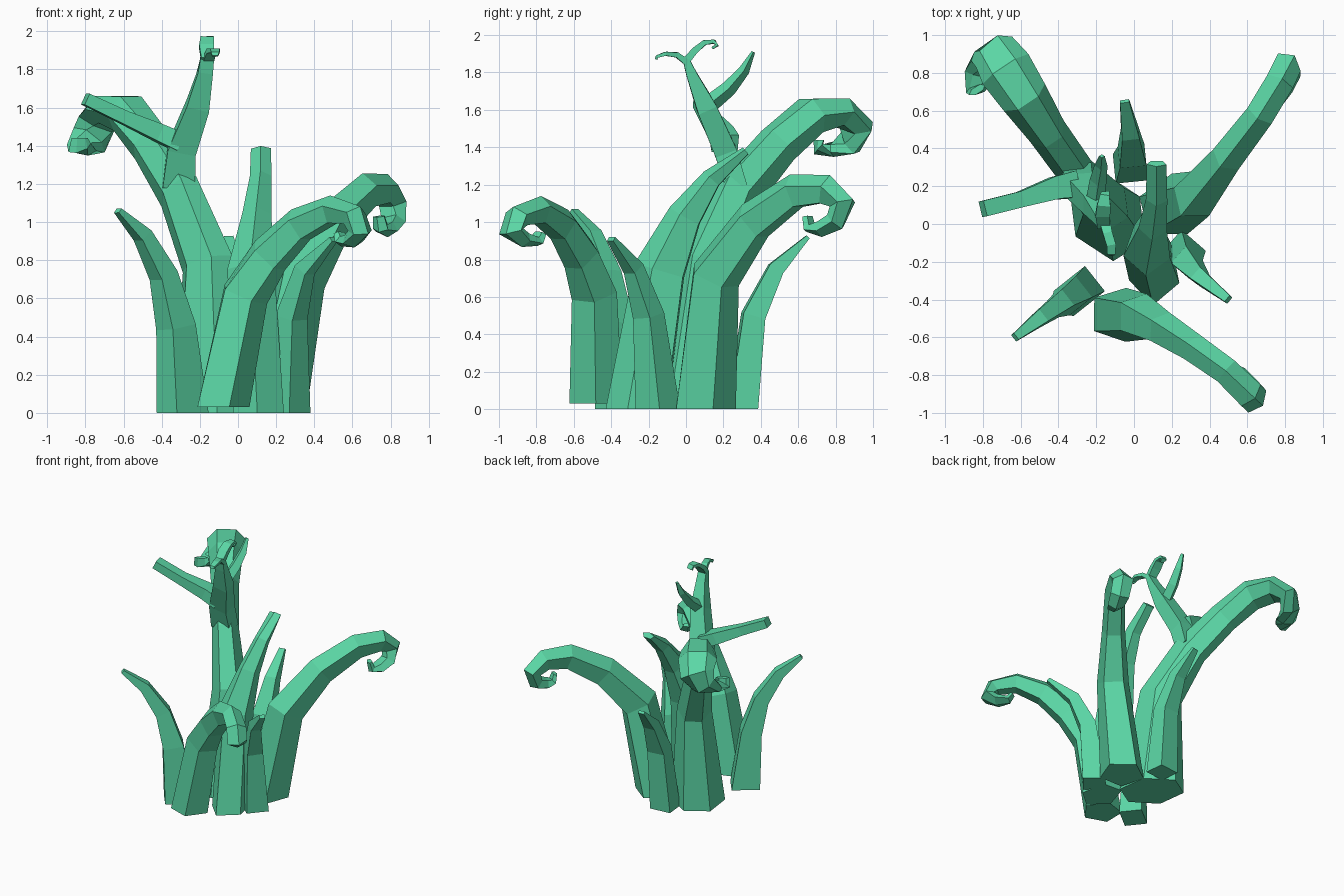
import bpy, bmesh, math
from mathutils import Vector

mat = bpy.data.materials.new("mint_green")
mat.diffuse_color = (0.105, 0.68, 0.38, 1)


def tentacle(name, heading, path, sides=5, phase=90):
    """Faceted tube; path items are x, y, z, half width, half depth."""
    h = Vector((heading[0], heading[1], 0)).normalized()
    s = h.cross(Vector((0, 0, 1)))
    pts = [Vector(p[:3]) for p in path]
    bm = bmesh.new()
    rings = []
    for i, p in enumerate(pts):
        if i == 0 and p.z < 0.1:
            t = Vector((0, 0, 1))          # flat foot on the ground
        else:
            a = (p - pts[i - 1]).normalized() if i else Vector()
            b = (pts[i + 1] - p).normalized() if i < len(pts) - 1 else Vector()
            t = (a + b).normalized()
        n = s.cross(t).normalized()
        side = t.cross(n)
        w, d = path[i][3:]
        ring = []
        for k in range(sides):
            ang = math.radians(phase) + 2 * math.pi * k / sides
            ring.append(bm.verts.new(p + side * (w * math.cos(ang)) + n * (d * math.sin(ang))))
        rings.append(ring)
    for r0, r1 in zip(rings, rings[1:]):
        for k in range(sides):
            j = (k + 1) % sides
            bm.faces.new((r0[k], r0[j], r1[j], r1[k]))
    bm.faces.new(rings[0])
    bm.faces.new(rings[-1])
    bmesh.ops.recalc_face_normals(bm, faces=bm.faces[:])
    me = bpy.data.meshes.new(name)
    bm.to_mesh(me)
    bm.free()
    me.materials.append(mat)
    ob = bpy.data.objects.new(name, me)
    bpy.context.collection.objects.link(ob)


# tall trunk curling over at the back left
tentacle("main_trunk", (-0.5, 0.8), [
    (-0.14, 0.04, 0, .20, .25), (-0.16, 0.12, .78, .13, .17),
    (-0.31, 0.28, 1.16, .10, .14), (-0.46, 0.49, 1.41, .105, .12),
    (-0.58, 0.67, 1.57, .13, .11), (-0.68, 0.82, 1.59, .145, .085),
    (-0.74, 0.91, 1.52, .13, .075), (-0.78, 0.88, 1.43, .105, .06),
    (-0.82, 0.79, 1.39, .08, .04), (-0.83, 0.71, 1.39, .065, .03),
    (-0.83, 0.71, 1.44, .05, .02)], 6, 0)

# upper stem and its branches
tentacle("upper_stem", (0, -1), [
    (-0.31, 0.27, 1.19, .12, .08), (-0.295, 0.21, 1.38, .105, .085),
    (-0.21, 0.11, 1.61, .085, .075), (-0.17, 0.03, 1.79, .055, .04),
    (-0.16, 0.0, 1.87, .05, .025)], 4, 45)
tentacle("stem_curl_front", (0, -1), [
    (-0.155, 0.01, 1.85, .04, .025), (-0.14, -0.05, 1.895, .035, .02),
    (-0.12, -0.11, 1.90, .035, .015), (-0.12, -0.155, 1.885, .03, .012),
    (-0.12, -0.16, 1.87, .02, .01)], 4, 45)
tentacle("stem_curl_back", (0, 1), [
    (-0.16, -0.01, 1.85, .045, .03), (-0.165, 0.05, 1.92, .055, .025),
    (-0.16, 0.10, 1.96, .05, .02), (-0.155, 0.15, 1.965, .035, .015),
    (-0.15, 0.165, 1.945, .03, .012), (-0.15, 0.14, 1.93, .02, .01)], 4, 45)
tentacle("stem_spike_back", (0, 1), [
    (-0.21, 0.10, 1.61, .05, .05), (-0.19, 0.23, 1.715, .045, .042),
    (-0.175, 0.31, 1.81, .035, .03), (-0.17, 0.36, 1.91, .015, .01)], 4)
tentacle("stem_branch_left", (-1, -0.2), [
    (-0.31, 0.21, 1.42, .10, .07), (-0.42, 0.19, 1.47, .085, .065),
    (-0.60, 0.13, 1.55, .06, .05), (-0.80, 0.08, 1.645, .06, .045)], 4, 45)

# big curled tentacles, right side
tentacle("back_right_tentacle", (0.6, 0.78), [
    (0.19, 0.09, 0, .17, .18), (0.33, 0.15, .71, .125, .15),
    (0.50, 0.36, 1.0, .09, .12), (0.67, 0.58, 1.16, .08, .10),
    (0.77, 0.75, 1.17, .08, .085), (0.81, 0.84, 1.10, .08, .07),
    (0.81, 0.80, 1.0, .075, .055), (0.78, 0.72, .965, .065, .045),
    (0.75, 0.66, .97, .05, .03), (0.74, 0.65, 1.03, .04, .02)])
tentacle("front_right_tentacle", (0.8, -0.6), [
    (-0.09, -0.48, .03, .15, .15), (0.03, -0.49, .62, .125, .135),
    (0.16, -0.56, .82, .095, .12), (0.32, -0.66, .98, .08, .10),
    (0.49, -0.78, 1.06, .075, .08), (0.61, -0.90, 1.03, .08, .065),
    (0.64, -0.93, .95, .08, .055), (0.60, -0.87, .905, .07, .04),
    (0.55, -0.80, .90, .055, .03), (0.53, -0.78, .94, .04, .02)])

# straight blades
tentacle("centre_blade", (0.05, 1), [
    (0.11, -0.25, 0, .14, .18), (0.07, -0.13, .74, .13, .15),
    (0.10, 0.00, 1.03, .08, .10), (0.12, 0.14, 1.23, .06, .06),
    (0.12, 0.32, 1.38, .055, .025)], 5)
tentacle("front_left_blade", (-0.78, -0.62), [
    (-0.29, -0.355, 0, .12, .15), (-0.325, -0.38, .45, .10, .11),
    (-0.39, -0.42, .72, .075, .08), (-0.50, -0.50, .93, .055, .055),
    (-0.63, -0.60, 1.06, .03, .02)], 4, 45)
tentacle("right_blade", (0.75, -0.65), [
    (0.26, -0.15, 0, .12, .12), (0.28, -0.20, .50, .085, .085),
    (0.35, -0.28, .75, .055, .06), (0.50, -0.40, .91, .03, .02)], 4, 45)
tentacle("back_blade", (-0.1, 1), [
    (-0.02, 0.30, 0, .12, .11), (-0.01, 0.36, .50, .10, .085),
    (-0.02, 0.48, .75, .065, .06), (-0.05, 0.65, .92, .035, .015)], 4, 45)
